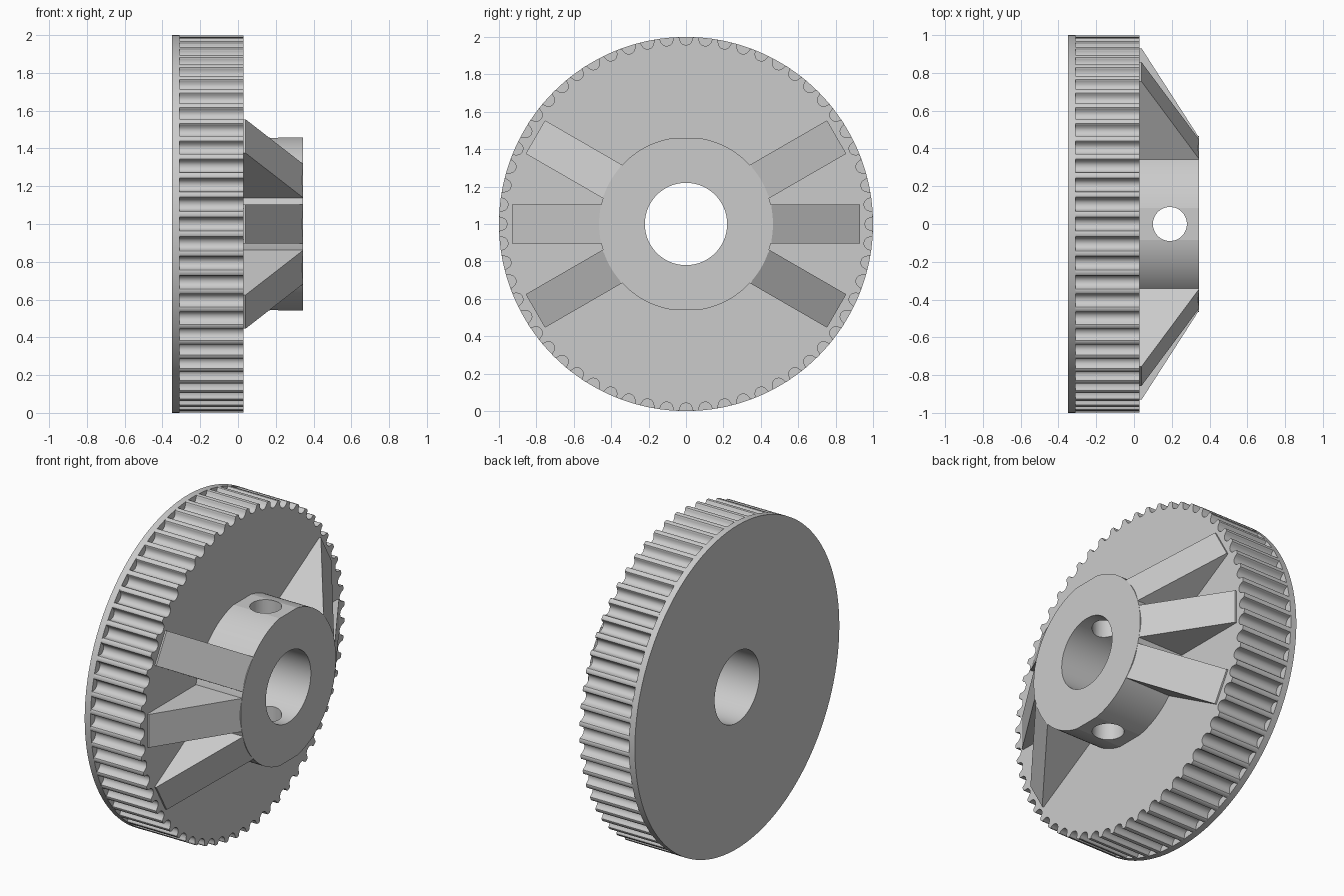
import bpy, bmesh, math
from mathutils import Matrix, Vector

default = bpy.data.objects.get("Cube")
if default:
    bpy.data.objects.remove(default, do_unlink=True)

BORE = 0.22
TEETH = 60
HUB_END = 0.345
WEB = 0.03          # face of the toothed wheel
CENTRE = Vector((0, 0, 1))

grey = bpy.data.materials.new("plain grey")
grey.use_nodes = True
grey.diffuse_color = (0.6, 0.6, 0.6, 1)
grey.node_tree.nodes["Principled BSDF"].inputs["Base Color"].default_value = (0.6, 0.6, 0.6, 1)


def finish(bm, name, smooth=30):
    bmesh.ops.recalc_face_normals(bm, faces=bm.faces)
    mesh = bpy.data.meshes.new(name)
    bm.to_mesh(mesh)
    bm.free()
    mesh.materials.append(grey)
    obj = bpy.data.objects.new(name, mesh)
    obj.location = CENTRE
    bpy.context.collection.objects.link(obj)
    shade(obj, smooth)
    return obj


def shade(obj, degrees):
    bpy.ops.object.select_all(action='DESELECT')
    obj.select_set(True)
    bpy.context.view_layer.objects.active = obj
    bpy.ops.object.shade_smooth_by_angle(angle=math.radians(degrees))


def bored_disc(name, outline, x0, x1, smooth=30):
    """Disc along x with a centre bore; outline is a list of (angle, radius)."""
    bm = bmesh.new()
    sections = []
    for a, r in outline:
        c, s = math.cos(a), math.sin(a)
        sections.append([bm.verts.new((x, q * c, q * s))
                         for x, q in ((x0, r), (x1, r), (x1, BORE), (x0, BORE))])
    for i, sec in enumerate(sections):
        nxt = sections[(i + 1) % len(sections)]
        for k in range(4):
            m = (k + 1) % 4
            bm.faces.new((sec[k], sec[m], nxt[m], nxt[k]))
    return finish(bm, name, smooth)


def circle(n, radius):
    return [(math.tau * i / n, radius(math.tau * i / n)) for i in range(n)]


# Flange
bored_disc("flange", circle(180, lambda a: 1.0), -0.35, -0.31)

# Toothed wheel: round-bottomed grooves with softened lips (half width, depth)
half = [(0.044, 0), (0.038, 0.003), (0.035, 0.008), (0.034, 0.014), (0.032, 0.020),
        (0.027, 0.030), (0.021, 0.036), (0.014, 0.040), (0.007, 0.042)]
groove = [(-w, d) for w, d in half] + [(0, 0.043)] + [(w, d) for w, d in reversed(half)]
teeth = [(math.tau * i / TEETH + w, 1 - d) for i in range(TEETH) for w, d in groove]
bored_disc("toothed_wheel", teeth, -0.31, WEB)

# Hub with a flat at top and bottom
hub = bored_disc("hub", circle(136, lambda a: min(0.465, 0.457 / max(abs(math.sin(a)), 0.01))),
                 WEB, HUB_END, 8)

# Set screw hole through both hub walls
bm = bmesh.new()
bmesh.ops.create_cone(bm, cap_ends=True, segments=48, radius1=0.09, radius2=0.09, depth=1.2,
                      matrix=Matrix.Translation((0.19, 0, 0)))
cutter = finish(bm, "screw_hole_cutter")
cutter.hide_render = True
cut = hub.modifiers.new("screw_hole", 'BOOLEAN')
cut.operation = 'DIFFERENCE'
cut.solver = 'EXACT'
cut.object = cutter
bpy.context.view_layer.objects.active = hub
bpy.ops.object.modifier_apply(modifier=cut.name)
bpy.data.objects.remove(cutter, do_unlink=True)
shade(hub, 8)

# Sloped ribs, three on each side
side = [(WEB, 0.35), (WEB, 0.93), (WEB + 0.01, 0.93), (HUB_END - 0.001, 0.458), (HUB_END - 0.001, 0.35)]
for label, base in (("back", 0), ("front", 180)):
    for n, tilt in enumerate((-30, 0, 30)):
        bm = bmesh.new()
        face = bm.faces.new([bm.verts.new((x, r, -0.103)) for x, r in side])
        new = bmesh.ops.extrude_face_region(bm, geom=[face])["geom"]
        bmesh.ops.translate(bm, vec=(0, 0, 0.206),
                            verts=[v for v in new if isinstance(v, bmesh.types.BMVert)])
        bm.transform(Matrix.Rotation(math.radians(base + tilt), 4, 'X'))
        finish(bm, f"{label}_rib_{n + 1}", 1)
